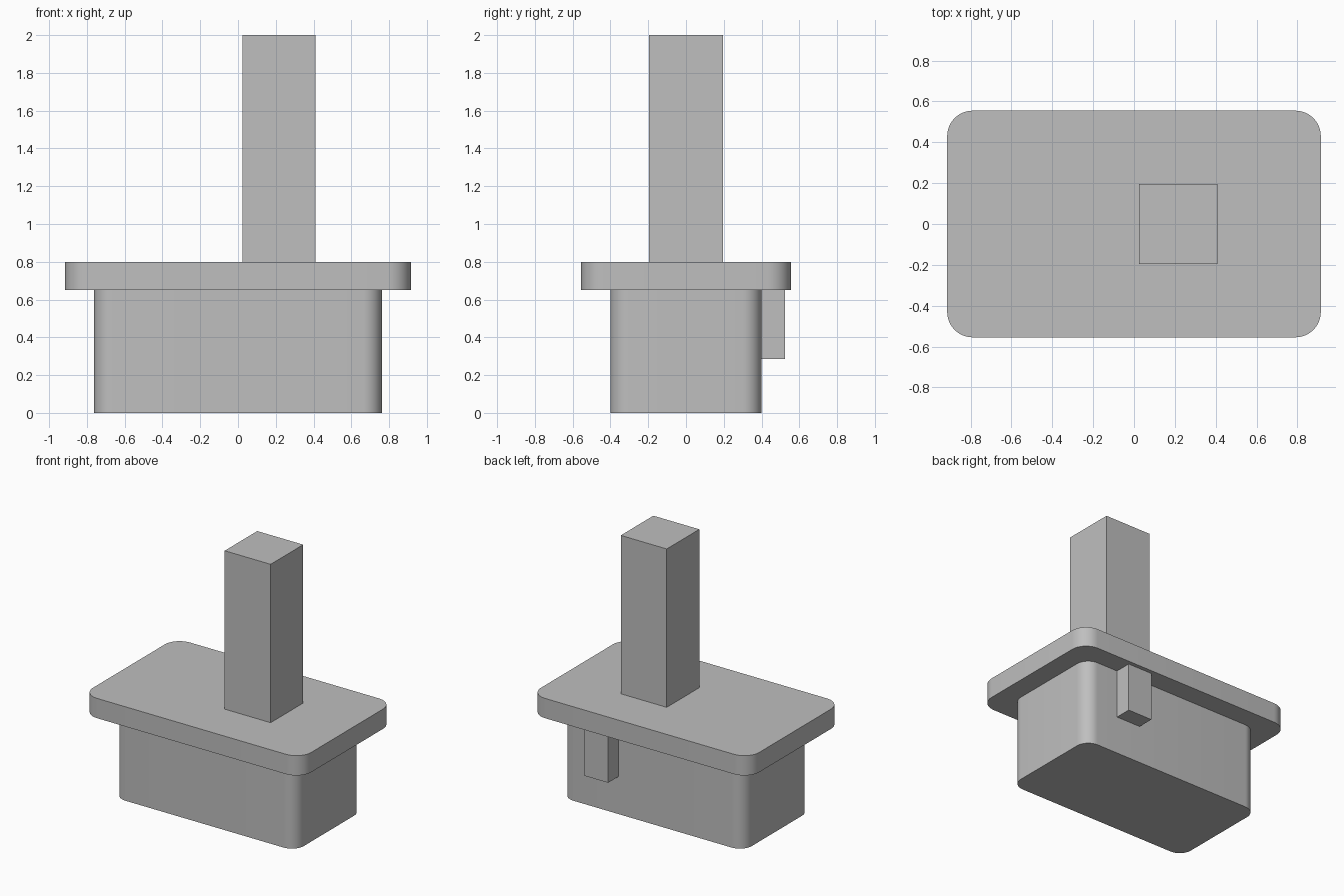
import bpy
import bmesh

cube = bpy.data.objects.get("Cube")
if cube:
    bpy.data.objects.remove(cube, do_unlink=True)

# One plain grey material
grey = bpy.data.materials.new("plain_grey")
grey.use_nodes = True
colour = (0.52, 0.52, 0.52, 1)
grey.diffuse_color = colour
grey.node_tree.nodes["Principled BSDF"].inputs["Base Color"].default_value = colour


def block(name, low, high, radius=0):
    """Box between two corners, with optional rounded upright edges."""
    mesh = bpy.data.meshes.new(name)
    bm = bmesh.new()
    bmesh.ops.create_cube(bm, size=1)
    for v in bm.verts:
        v.co = [(a + b) / 2 + c * (b - a) for a, b, c in zip(low, high, v.co)]
    if radius:
        upright = [e for e in bm.edges
                   if abs(e.verts[0].co.z - e.verts[1].co.z) > 0.01]
        bmesh.ops.bevel(bm, geom=upright, offset=radius, segments=12,
                        profile=0.5, affect='EDGES')
    bm.to_mesh(mesh)
    bm.free()
    mesh.materials.append(grey)
    obj = bpy.data.objects.new(name, mesh)
    bpy.context.collection.objects.link(obj)
    if radius:
        bpy.ops.object.select_all(action='DESELECT')
        obj.select_set(True)
        bpy.context.view_layer.objects.active = obj
        bpy.ops.object.shade_smooth_by_angle(angle=0.5)
    return obj


# Rounded lower body and overhanging top slab
block("lower_body", (-0.762, -0.4, 0), (0.762, 0.4, 0.65), 0.1)
block("top_slab", (-0.915, -0.555, 0.65), (0.915, 0.555, 0.8), 0.125)

# Square post, set off centre on the slab
block("square_post", (0.025, -0.195, 0.8), (0.41, 0.195, 2))

# Small block on the back, hanging under the slab
block("back_block", (0.285, 0.38, 0.285), (0.488, 0.525, 0.65))
